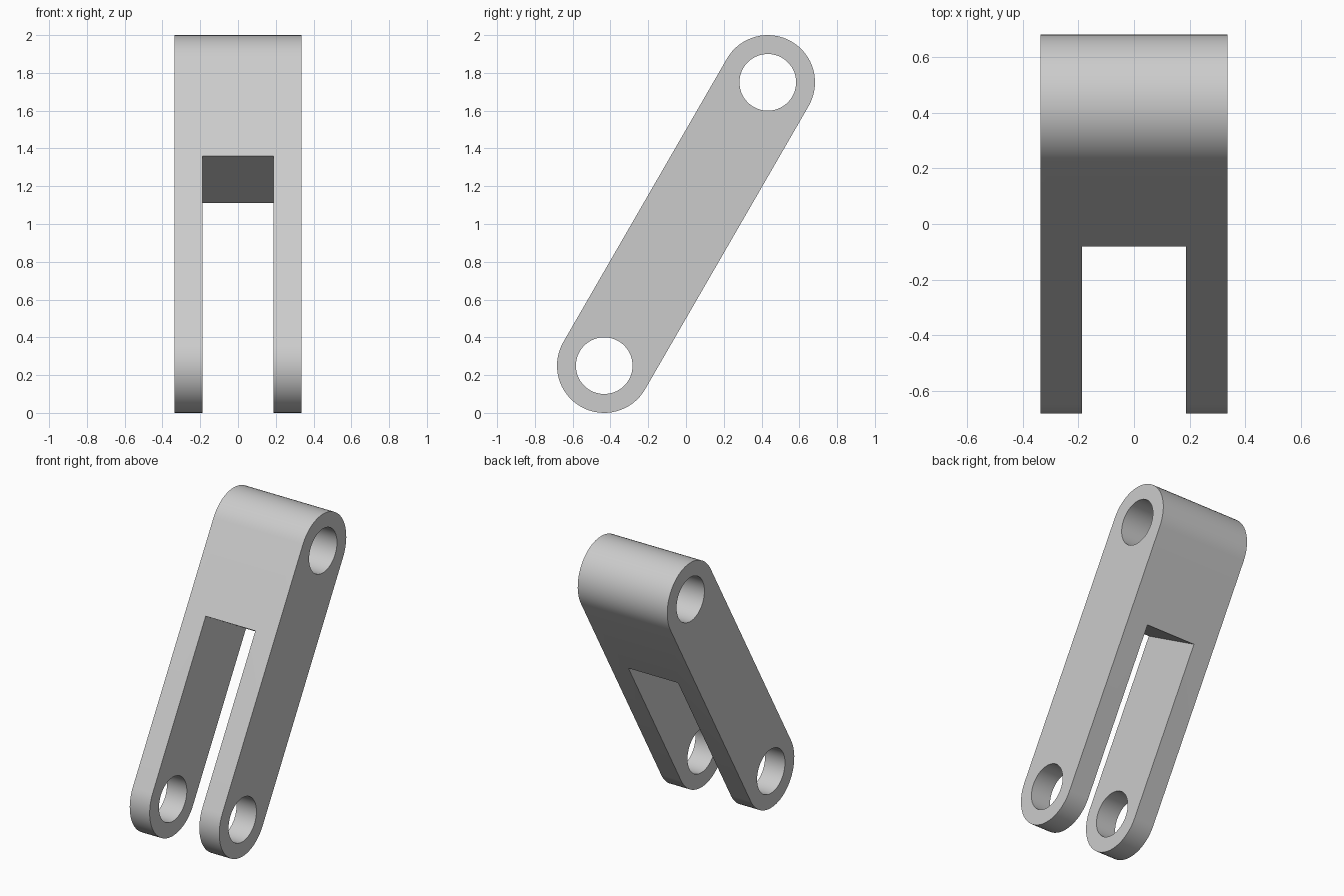
import bpy, bmesh, math
from mathutils import Matrix

cube = bpy.data.objects.get("Cube")
if cube:
    bpy.data.objects.remove(cube, do_unlink=True)

HALF_SPAN = 0.866     # pivot centres, measured from the middle along the bar
RADIUS = 0.25         # rounded ends
HOLE = 0.15           # pin holes
HALF_WIDTH = 0.337
SLOT_HALF = 0.187
SLOT_TOP = 0.272      # flat end of the fork slot, along the bar
SEGMENTS = 64
TILT = Matrix.Translation((0, 0, 1)) @ Matrix.Rotation(math.radians(-30), 4, "X")

grey = bpy.data.materials.new("light_grey")
grey.use_nodes = True
colour = (0.6, 0.6, 0.6, 1)
grey.diffuse_color = colour
grey.node_tree.nodes["Principled BSDF"].inputs["Base Color"].default_value = colour


def extrude_profile(name, points, half_width):
    """Solid from a (y, z) outline, extruded across x and tilted with the bar."""
    bm = bmesh.new()
    face = bm.faces.new([bm.verts.new((-half_width, y, z)) for y, z in points])
    ext = bmesh.ops.extrude_face_region(bm, geom=[face])
    verts = [v for v in ext["geom"] if isinstance(v, bmesh.types.BMVert)]
    bmesh.ops.translate(bm, verts=verts, vec=(2 * half_width, 0, 0))
    bmesh.ops.recalc_face_normals(bm, faces=bm.faces)
    bm.transform(TILT)
    mesh = bpy.data.meshes.new(name)
    bm.to_mesh(mesh)
    bm.free()
    mesh.materials.append(grey)
    obj = bpy.data.objects.new(name, mesh)
    bpy.context.collection.objects.link(obj)
    return obj


def arc(centre_z, radius, start, sweep, steps):
    return [(radius * math.cos(start + sweep * i / steps),
             centre_z + radius * math.sin(start + sweep * i / steps))
            for i in range(steps + 1)]


# Round-ended bar
outline = (arc(HALF_SPAN, RADIUS, 0, math.pi, SEGMENTS // 2)
           + arc(-HALF_SPAN, RADIUS, math.pi, math.pi, SEGMENTS // 2))
link = extrude_profile("fork_link", outline, HALF_WIDTH)

# Fork slot and the two pin holes
slot = [(-0.5, -1.5), (0.5, -1.5), (0.5, SLOT_TOP), (-0.5, SLOT_TOP)]
cutters = [extrude_profile("slot_cutter", slot, SLOT_HALF)]
for name, z in (("upper_hole_cutter", HALF_SPAN), ("lower_hole_cutter", -HALF_SPAN)):
    circle = arc(z, HOLE, 0, math.tau, SEGMENTS)[:-1]
    cutters.append(extrude_profile(name, circle, 0.5))

bpy.ops.object.select_all(action="DESELECT")
bpy.context.view_layer.objects.active = link
link.select_set(True)
for cutter in cutters:
    cutter.hide_render = True
    cut = link.modifiers.new(cutter.name, "BOOLEAN")
    cut.operation = "DIFFERENCE"
    cut.solver = "EXACT"
    cut.object = cutter
    bpy.ops.object.modifier_apply(modifier=cut.name)
    bpy.data.objects.remove(cutter, do_unlink=True)

bpy.ops.object.shade_smooth_by_angle(angle=math.radians(30))
